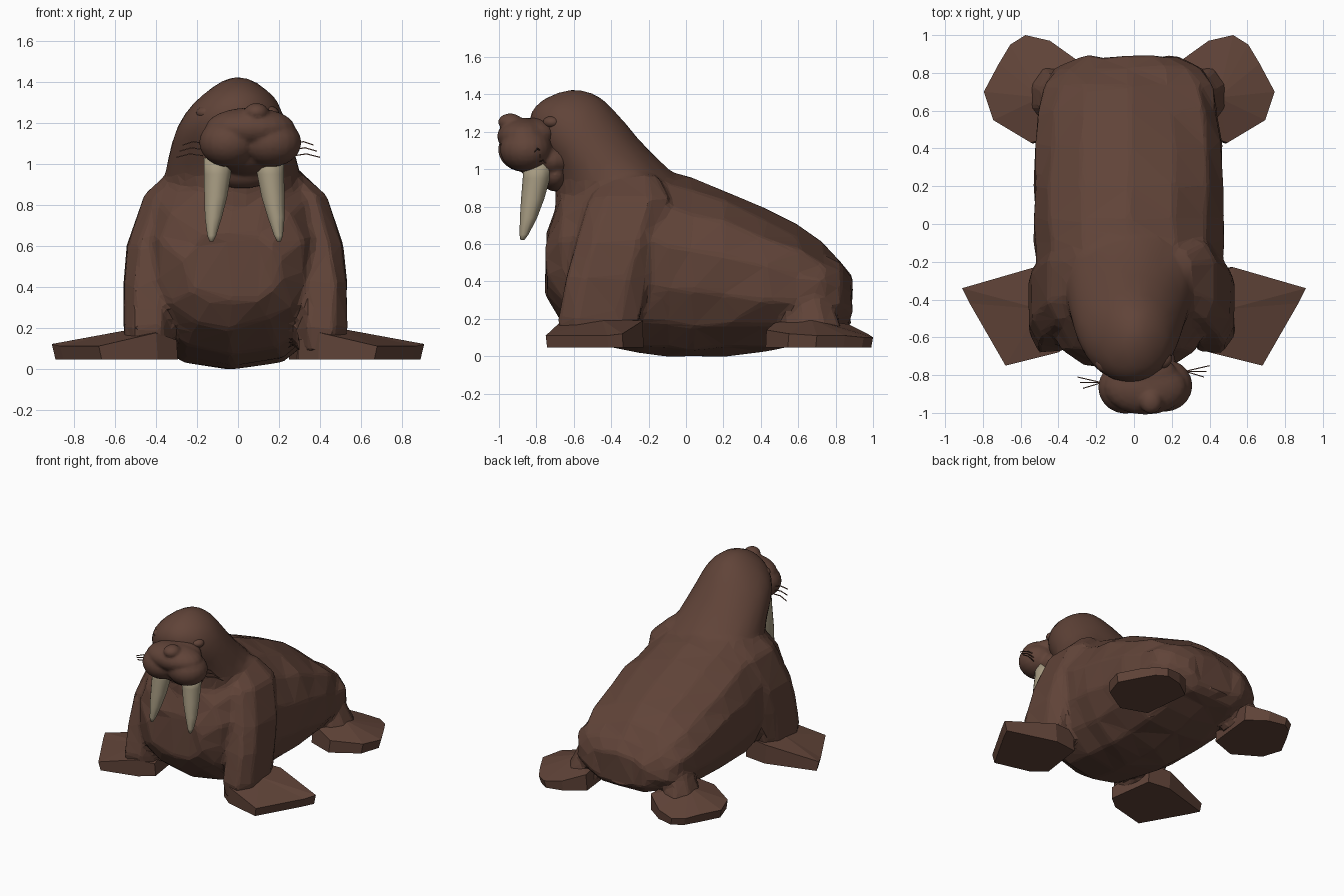
import bpy, bmesh, math, random
from mathutils import Vector

random.seed(4)
if "Cube" in bpy.data.objects:
    bpy.data.objects.remove(bpy.data.objects["Cube"], do_unlink=True)


def material(name, rgb):
    m = bpy.data.materials.new(name)
    m.use_nodes = True
    m.diffuse_color = (*rgb, 1)
    m.node_tree.nodes["Principled BSDF"].inputs["Base Color"].default_value = (*rgb, 1)
    return m


HIDE = material("brown hide", (0.118, 0.057, 0.04))
IVORY = material("ivory", (0.38, 0.325, 0.22))


def finish(bm, name, mat, smooth=False):
    bmesh.ops.recalc_face_normals(bm, faces=bm.faces)
    me = bpy.data.meshes.new(name)
    bm.to_mesh(me)
    bm.free()
    ob = bpy.data.objects.new(name, me)
    bpy.context.collection.objects.link(ob)
    me.materials.append(mat)
    for p in me.polygons:
        p.use_smooth = smooth
    return ob


def ring(centre, u, v, sides, power=1.0):
    """Rounded cross-section spanned by the half-axes u and v."""
    pts = []
    for i in range(sides):
        a = math.tau * (i + 0.5) / sides
        c, s = math.cos(a), math.sin(a)
        c = math.copysign(abs(c) ** power, c)
        s = math.copysign(abs(s) ** power, s)
        pts.append(Vector(centre) + Vector(u) * c + Vector(v) * s)
    return pts


def loft(name, rings, mat, smooth=False, jitter=0.0):
    bm = bmesh.new()
    rows = []
    for r in rings:
        rows.append([bm.verts.new(p + Vector([random.uniform(-jitter, jitter) for _ in range(3)]))
                     for p in r])
    n = len(rows[0])
    for a, b in zip(rows, rows[1:]):
        for i in range(n):
            bm.faces.new((a[i], a[(i + 1) % n], b[(i + 1) % n], b[i]))
    bm.faces.new(rows[0])
    bm.faces.new(rows[-1])
    if jitter:
        bmesh.ops.triangulate(bm, faces=bm.faces)
    return finish(bm, name, mat, smooth)


def upright(rows, sides, power=1.0):
    """Horizontal sections from rows of z, centre x, half width, front y, back y."""
    return [ring((cx, (y0 + y1) / 2, z), (w, 0, 0), (0, (y1 - y0) / 2, 0), sides, power)
            for z, cx, w, y0, y1 in rows]


def slab(name, outline, apex, side, shift=0.0, base=0.045):
    """Flipper: a flat-bottomed outline with sloped top faces rising to an apex."""
    bm = bmesh.new()
    low = [bm.verts.new((side * x * 0.98 + shift, y * 0.99, base)) for x, y, z in outline]
    top = [bm.verts.new((side * x + shift, y, z)) for x, y, z in outline]
    peak = bm.verts.new((side * apex[0] + shift, apex[1], apex[2]))
    n = len(outline)
    for i in range(n):
        j = (i + 1) % n
        bm.faces.new((low[i], low[j], top[j], top[i]))
        bm.faces.new((top[i], top[j], peak))
    bm.faces.new(low)
    return finish(bm, name, HIDE)


def blob(name, centre, radius):
    bm = bmesh.new()
    bmesh.ops.create_uvsphere(bm, u_segments=20, v_segments=12, radius=1)
    for v in bm.verts:
        v.co = Vector([c + r * k for c, r, k in zip(centre, radius, v.co)])
    return finish(bm, name, HIDE, True)


def evaluated(ob):
    graph = bpy.context.evaluated_depsgraph_get()
    return bpy.data.meshes.new_from_object(ob.evaluated_get(graph))


def fuse(name, parts, voxel, rounds, ratio, smooth_above):
    """Weld overlapping parts into one skin; faces above a height are smooth."""
    bm = bmesh.new()
    for part in parts:
        bm.from_mesh(evaluated(part))
        bpy.data.objects.remove(part, do_unlink=True)
    ob = finish(bm, name, HIDE)
    ob.modifiers.new("Weld", "REMESH").voxel_size = voxel
    soft = ob.modifiers.new("Soften", "SMOOTH")
    soft.factor, soft.iterations = 0.5, rounds
    ob.modifiers.new("Facets", "DECIMATE").ratio = ratio
    skin = evaluated(ob)
    ob.modifiers.clear()
    ob.data = skin
    for p in skin.polygons:
        p.use_smooth = p.center.z > smooth_above
    return ob


# Trunk: y, half width, bottom, top; the left of the back slopes a little more
sections = [(-0.745, 0.24, 0.32, 0.66), (-0.67, 0.36, 0.2, 0.88), (-0.5, 0.46, 0.06, 1.0),
            (-0.25, 0.5, 0.02, 1.04), (-0.1, 0.51, 0.005, 1.0), (0.03, 0.51, 0.0, 0.95),
            (0.2, 0.51, 0.005, 0.895), (0.42, 0.5, 0.025, 0.785), (0.6, 0.48, 0.06, 0.7),
            (0.74, 0.45, 0.1, 0.6), (0.82, 0.39, 0.13, 0.51), (0.885, 0.27, 0.18, 0.42)]
rings = [ring((-0.03, y, (b + t) / 2), (w, 0, 0), (0, 0, (t - b) / 2), 14, 0.87)
         for y, w, b, t in sections]
for r in rings[4:-2]:
    for p in r:
        if p.x > 0.15 and p.z > 0.45:
            p.z -= 0.03
skin_parts = [loft("trunk", rings, HIDE, jitter=0.012)]

# Neck and domed head
head = loft("neck_and_head", upright([
    (0.5, -0.02, 0.3, -0.72, 0.0), (0.8, -0.02, 0.37, -0.71, 0.1),
    (0.95, -0.025, 0.34, -0.7, -0.03), (1.05, -0.03, 0.315, -0.76, -0.14),
    (1.15, -0.03, 0.29, -0.83, -0.24), (1.25, -0.02, 0.25, -0.86, -0.32),
    (1.34, 0.0, 0.18, -0.82, -0.4), (1.395, 0.0, 0.1, -0.73, -0.47),
    (1.425, 0.0, 0.035, -0.64, -0.55)], 16), HIDE)
sub = head.modifiers.new("Rounding", "SUBSURF")
sub.levels = sub.render_levels = 1
skin_parts.append(head)

# Forelegs run up into the shoulders, hind legs into the hips
for side in (-1, 1):
    shift = -0.015
    skin_parts.append(loft("foreleg", upright([
        (0.08, side * 0.42 + shift, 0.12, -0.67, -0.26),
        (0.2, side * 0.425 + shift, 0.125, -0.69, -0.24),
        (0.42, side * 0.42 + shift, 0.13, -0.65, -0.19),
        (0.6, side * 0.4 + shift, 0.13, -0.61, -0.14),
        (0.85, side * 0.33 + shift, 0.12, -0.52, -0.08),
        (0.97, side * 0.24 + shift, 0.07, -0.42, -0.15)], 8, 0.7), HIDE, jitter=0.008))
    skin_parts.append(loft("hind_leg", upright([
        (0.08, side * 0.41 - 0.03, 0.14, 0.5, 0.86),
        (0.18, side * 0.4 - 0.03, 0.12, 0.52, 0.83),
        (0.32, side * 0.36 - 0.03, 0.1, 0.56, 0.77)], 8), HIDE))
fuse("body", skin_parts, 0.02, 3, 0.06, 0.95)

# Muzzle, turned slightly to the left
fuse("muzzle", [
    blob("right_whisker_pad", (-0.045, -0.865, 1.105), (0.145, 0.14, 0.12)),
    blob("left_whisker_pad", (0.16, -0.855, 1.105), (0.15, 0.14, 0.12)),
    blob("bridge", (0.06, -0.865, 1.175), (0.22, 0.145, 0.1)),
    blob("brow", (0.05, -0.8, 1.19), (0.18, 0.12, 0.085)),
    blob("chin", (0.045, -0.75, 1.045), (0.18, 0.17, 0.1)),
    blob("throat", (0.02, -0.7, 0.97), (0.17, 0.08, 0.09)),
    blob("nose", (0.09, -0.94, 1.252), (0.06, 0.065, 0.046)),
    blob("nose_ridge", (0.08, -0.89, 1.235), (0.08, 0.1, 0.04)),
], 0.011, 3, 0.5, 0)
for name, x, y in (("right", -0.15, -0.735), ("left", 0.145, -0.715)):
    blob(name + "_eyelid", (x, y, 1.25), (0.055, 0.05, 0.035))

# Tusks: curved and tapering; sections of x shift, y, z, radius
for name, x, lean in (("right", -0.097, -0.033), ("left", 0.155, 0.045)):
    rows = [(0, -0.79, 1.03, 0.078), (0.1, -0.8, 0.95, 0.073), (0.35, -0.82, 0.84, 0.062),
            (0.7, -0.842, 0.74, 0.046), (0.95, -0.866, 0.65, 0.024), (1, -0.875, 0.62, 0.01)]
    loft(name + "_tusk", [ring((x + lean * k, y, z), (r * 0.95, 0, 0), (0, r, 0), 10)
                          for k, y, z, r in rows], IVORY, True)

# Whiskers
for name, x, y, side in (("right", -0.17, -0.84, -1), ("left", 0.27, -0.78, 1)):
    for k in range(3):
        reach = 0.1 + 0.015 * k
        path = [(x + side * reach * t, y + (k - 1) * 0.03 * t, 1.1 - 0.03 * k + 0.01 * math.sin(4 * t))
                for t in (0, 0.5, 1)]
        loft(f"{name}_whisker_{k + 1}",
             [ring(p, (0, 0.004, 0), (0, 0, 0.004), 4) for p in path], HIDE)

# Flippers, mirrored
front_outline = [(0.3, -0.6, 0.14), (0.4, -0.68, 0.175), (0.68, -0.75, 0.11), (0.87, -0.42, 0.11),
                 (0.91, -0.34, 0.12), (0.53, -0.23, 0.19), (0.35, -0.25, 0.2)]
rear_outline = [(0.28, 0.87, 0.17), (0.42, 0.97, 0.12), (0.55, 1.0, 0.1), (0.63, 0.95, 0.1),
                (0.69, 0.85, 0.11), (0.77, 0.7, 0.11), (0.72, 0.55, 0.12), (0.52, 0.43, 0.14),
                (0.32, 0.5, 0.2)]
for name, side in (("right", -1), ("left", 1)):
    slab(name + "_front_flipper", front_outline, (0.5, -0.45, 0.195), side)
    slab(name + "_rear_flipper", rear_outline, (0.47, 0.67, 0.2), side, shift=-0.025)
